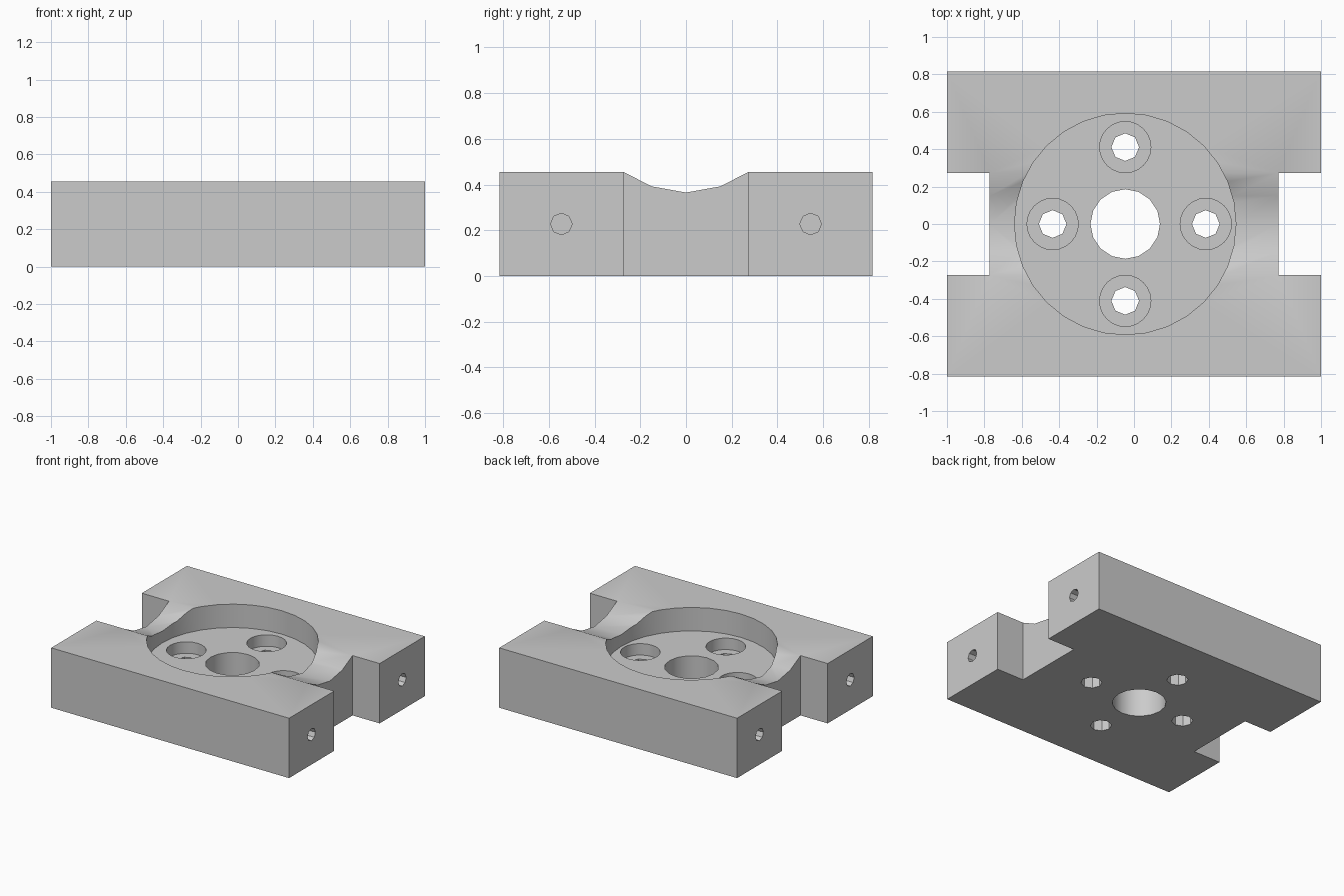
import bpy, bmesh, math
from mathutils import Matrix

if "Cube" in bpy.data.objects:
    bpy.data.objects.remove(bpy.data.objects["Cube"], do_unlink=True)

LENGTH, WIDTH, HEIGHT = 2.0, 1.63, 0.455
CENTRE_X = -0.047
FLOOR = 0.277

steel = bpy.data.materials.new("plain_grey")
steel.use_nodes = True
GREY = (0.6, 0.6, 0.6, 1)
steel.diffuse_color = GREY
steel.node_tree.nodes["Principled BSDF"].inputs["Base Color"].default_value = GREY


def make_object(name, bm):
    bmesh.ops.recalc_face_normals(bm, faces=bm.faces)
    mesh = bpy.data.meshes.new(name)
    bm.to_mesh(mesh)
    bm.free()
    mesh.materials.append(steel)
    obj = bpy.data.objects.new(name, mesh)
    bpy.context.collection.objects.link(obj)
    return obj


def box(name, low, high):
    bm = bmesh.new()
    size = [b - a for a, b in zip(low, high)]
    mid = [(a + b) / 2 for a, b in zip(low, high)]
    bmesh.ops.create_cube(bm, size=1, matrix=Matrix.Translation(mid) @ Matrix.Diagonal((*size, 1)))
    return make_object(name, bm)


def cylinder(name, centre, radius, depth, sides, along_x=False):
    bm = bmesh.new()
    turn = Matrix.Rotation(math.pi / 2, 4, 'Y') if along_x else Matrix()
    bmesh.ops.create_cone(bm, cap_ends=True, segments=sides, radius1=radius, radius2=radius,
                          depth=depth, matrix=Matrix.Translation(centre) @ turn)
    return make_object(name, bm)


def drill(name, x, y, radius, bottom, sides):
    """Vertical hole from the given height up past the top."""
    top = HEIGHT + 0.2
    return cylinder(name, (x, y, (top + bottom) / 2), radius, top - bottom, sides)


def trough(name):
    """Shallow curved channel running along the block."""
    bm = bmesh.new()
    half = [(0.15, 0.392), (0.273, HEIGHT), (0.273, HEIGHT + 0.2)]
    profile = [(-y, z) for y, z in reversed(half)] + [(0, 0.365)] + half
    face = bm.faces.new([bm.verts.new((-1.1, y, z)) for y, z in profile])
    grown = bmesh.ops.extrude_face_region(bm, geom=[face])
    moved = [v for v in grown["geom"] if isinstance(v, bmesh.types.BMVert)]
    bmesh.ops.translate(bm, verts=moved, vec=(2.2, 0, 0))
    return make_object(name, bm)


def cut(target, cutter):
    mod = target.modifiers.new("cut", 'BOOLEAN')
    mod.operation, mod.solver, mod.object = 'DIFFERENCE', 'EXACT', cutter
    bpy.context.view_layer.objects.active = target
    bpy.ops.object.modifier_apply(modifier=mod.name)
    bpy.data.objects.remove(cutter, do_unlink=True)


# Main block
block = box("mounting_block", (-LENGTH / 2, -WIDTH / 2, 0), (LENGTH / 2, WIDTH / 2, HEIGHT))

# Channel, round recess and centre bore
cut(block, trough("channel_cutter"))
cut(block, drill("recess_cutter", CENTRE_X, 0, 0.592, FLOOR, 32))
cut(block, drill("centre_bore_cutter", CENTRE_X, 0, 0.186, -0.1, 16))

# End notches and blind side holes
for side in (-1, 1):
    xs = sorted((side * 0.772, side * 1.2))
    cut(block, box("notch_cutter", (xs[0], -0.273, -0.1), (xs[1], 0.273, HEIGHT + 0.1)))
    for y in (-0.545, 0.545):
        cut(block, cylinder("side_hole_cutter", (side * 0.9, y, HEIGHT / 2), 0.047, 0.5, 8, True))

# Counterbored bolt holes
for x, y in ((CENTRE_X, 0.411), (CENTRE_X, -0.411), (-0.435, 0), (0.384, 0)):
    cut(block, drill("counterbore_cutter", x, y, 0.137, 0.19, 24))
    cut(block, drill("bolt_hole_cutter", x, y, 0.074, -0.1, 8))

# Smooth curved walls, crisp edges
bpy.ops.object.select_all(action='DESELECT')
block.select_set(True)
bpy.context.view_layer.objects.active = block
bpy.ops.object.shade_smooth_by_angle(angle=math.radians(30))
